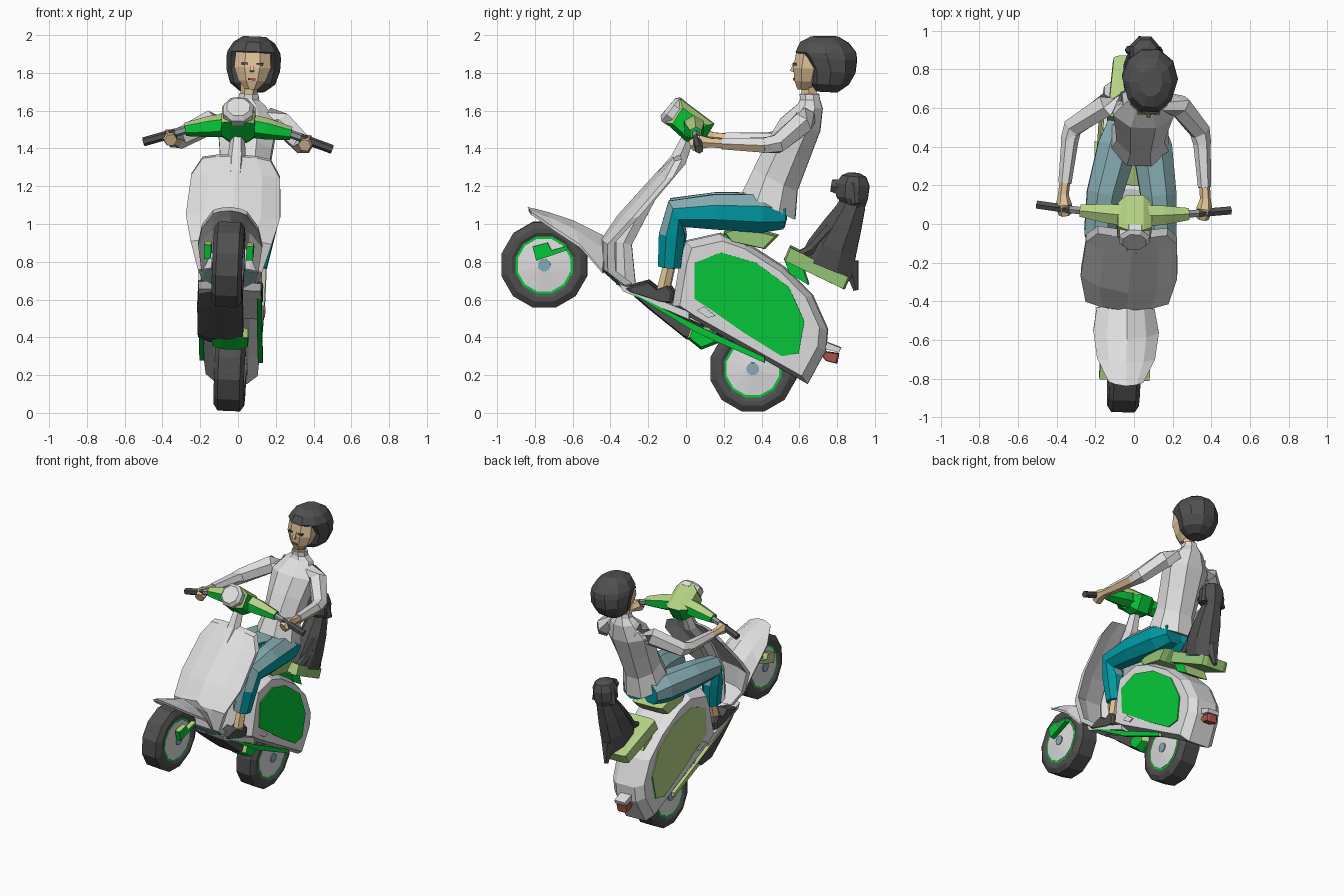
import bpy, bmesh, math
from mathutils import Vector, Matrix

cube = bpy.data.objects.get("Cube")
if cube:
    bpy.data.objects.remove(cube)

PALETTE = {
    "white": (.74, .74, .74), "charcoal": (.08, .08, .08), "steel": (.3, .32, .34),
    "green": (.002, .58, .04), "pale_green": (.46, .65, .23), "leaf_green": (.31, .58, .19),
    "teal": (0, .33, .38), "faded_teal": (.24, .42, .45), "skin": (.74, .54, .31), "red": (.42, .09, .07)}
MATS = {}
for label, rgb in PALETTE.items():
    mat = bpy.data.materials.new(label)
    mat.use_nodes = True
    mat.diffuse_color = (*rgb, 1)
    mat.node_tree.nodes["Principled BSDF"].inputs["Base Color"].default_value = (*rgb, 1)
    MATS[label] = mat

# Two-tone paints: first colour on faces turned up, second on faces turned down
GREENS = ("pale_green", "green")
SEAT = ("pale_green", "leaf_green")
TEALS = ("faded_teal", "teal")

# The whole model leans and turns a little
PIVOT = Vector((0, 0, 1.5))
LEAN = (Matrix.Translation(PIVOT) @ Matrix.Rotation(-.03, 4, "Z")
        @ Matrix.Rotation(.04, 4, "Y") @ Matrix.Translation(-PIVOT))


def finish(name, bm, paint):
    bm.transform(LEAN)
    bmesh.ops.recalc_face_normals(bm, faces=bm.faces)
    bm.normal_update()
    labels = (paint,) if isinstance(paint, str) else paint
    for f in bm.faces:
        f.material_index = int(len(labels) > 1 and f.normal.z < 0)
    mesh = bpy.data.meshes.new(name)
    bm.to_mesh(mesh)
    bm.free()
    for label in labels:
        mesh.materials.append(MATS[label])
    obj = bpy.data.objects.new(name, mesh)
    bpy.context.collection.objects.link(obj)


def loft(name, rings, paint):
    bm = bmesh.new()
    rows = [[bm.verts.new(p) for p in ring] for ring in rings]
    n = len(rows[0])
    for a, b in zip(rows, rows[1:]):
        for i in range(n):
            j = (i + 1) % n
            bm.faces.new((a[i], a[j], b[j], b[i]))
    bm.faces.new(rows[0])
    bm.faces.new(rows[-1])
    finish(name, bm, paint)


def circle(c, u, v, n):
    angles = [math.tau * (i + .5) / n for i in range(n)]
    return [Vector(c) + Vector(u) * math.cos(a) + Vector(v) * math.sin(a) for a in angles]


def tube(name, path, paint, n=6):
    """Path of (x, y, z, radius)."""
    pts = [Vector(p[:3]) for p in path]
    rings = []
    for i, p in enumerate(pts):
        t = (pts[min(i + 1, len(pts) - 1)] - pts[max(i - 1, 0)]).normalized()
        ref = Vector((1, 0, 0)) if abs(t.x) < .8 else Vector((0, 0, 1))
        u = t.cross(ref).normalized()
        rings.append(circle(p, u * path[i][3], t.cross(u) * path[i][3], n))
    loft(name, rings, paint)


def sections(name, rows, paint, x=0, n=8):
    """Rows of (front y, front z, back y, back z, half width)."""
    rings = []
    for fy, fz, by, bz, hw in rows:
        c = (x, (fy + by) / 2, (fz + bz) / 2)
        rings.append(circle(c, (0, (by - fy) / 2, (bz - fz) / 2), (hw, 0, 0), n))
    loft(name, rings, paint)


def prism(name, outline, hw, paint, x=0, shrink=1.0, taper=0.0, edge=.7):
    """Side outline of (y, z) widened along x, with bevelled ends."""
    cy = sum(p[0] for p in outline) / len(outline)
    cz = sum(p[1] for p in outline) / len(outline)
    ends = [(-1, shrink), (-edge, 1), (edge, 1), (1, shrink)]
    rings = [[((x + hw * t) * (1 - taper * y), cy + (y - cy) * k, cz + (z - cz) * k)
              for y, z in outline] for t, k in ends]
    loft(name, rings, paint)


def sheet(name, rows, dy, dz, paint):
    """Arched panel; rows of (half width, centre y, centre z, edge y, edge z)."""
    rings = []
    for hw, cy, cz, ey, ez in rows:
        arc = [Vector((hw * t, cy + (ey - cy) * t * t, cz + (ez - cz) * t * t))
               for t in (-1, -.6, 0, .6, 1)]
        rings.append(arc + [p + Vector((0, dy, dz)) for p in reversed(arc)])
    loft(name, rings, paint)


def wheel(side, y, z):
    parts = [("tyre", "charcoal", [(.066, .15), (.08, .175), (.08, .2), (.058, .234)]),
             ("rim", "green", [(.07, .158)]),
             ("wheel_disc", "white", [(.085, .03), (.073, .144)]),
             ("hub", "faded_teal", [(.09, .034)])]
    for part, paint, prof in parts:
        prof = [(-x, r) for x, r in prof] + [(x, r) for x, r in reversed(prof)]
        rings = [circle((x, y, z), (0, r, 0), (0, 0, r), 12) for x, r in prof]
        loft(f"{side}_{part}", rings, paint)


wheel("front", -.75, .785)
wheel("rear", .355, .235)

# Rear body with side panels
cowl = [(0, .91), (.18, .95), (.31, .905), (.52, .77), (.67, .62), (.75, .44),
        (.74, .33), (.645, .155), (.39, .3), (.02, .51), (-.07, .57), (-.03, .81)]
prism("rear_body", cowl, .175, "white", shrink=.9, taper=.33, edge=.6)
panel = [(.05, .8), (.19, .855), (.375, .8), (.55, .67), (.63, .49), (.6, .32),
         (.51, .305), (.31, .43), (.14, .55), (.05, .61)]
for s, side in ((1, "left"), (-1, "right")):
    prism(f"{side}_side_panel", panel, .006, GREENS, x=s * .177, taper=.33)
    prism(f"{side}_kick_plate", [(.06, .55), (.1, .57), (.16, .52), (.12, .51)], .004,
          "white", x=s * .182, taper=.33)
    prism(f"{side}_running_strip", [(-.31, .655), (.06, .47), (.42, .3), (.42, .27), (.05, .435)],
          .013, GREENS, x=s * .155)
    prism(f"{side}_fork_bracket", [(-.81, .885), (-.73, .905), (-.71, .865), (-.62, .89),
                                   (-.63, .865), (-.79, .81)], .018, GREENS, x=s * .112)

# Tail light
prism("tail_bracket", [(.73, .38), (.82, .345), (.81, .32), (.73, .34)], .045, "white")
prism("tail_light", [(.72, .3), (.74, .325), (.81, .315), (.8, .26), (.74, .275)], .04, "red", shrink=.85)

# Floor and underside
prism("floorboard", [(-.35, .69), (.02, .54), (.02, .5), (-.33, .65)], .165, "white")
prism("underside", [(-.32, .655), (-.2, .55), (0, .39), (.14, .37), (.2, .41), (-.1, .54)], .12,
      "charcoal", x=-.05, shrink=.8, edge=.5)
prism("stand_box", [(.0, .4), (.08, .335), (.17, .37), (.16, .45), (.02, .46)], .095, GREENS, shrink=.75, edge=.5)

# Leg shield, fender and steering column
sheet("leg_shield", [(.18, -.07, 1.36, -.055, 1.34), (.235, -.16, 1.27, -.1, 1.25),
                     (.25, -.36, 1.05, -.28, 1.04), (.215, -.45, .92, -.41, .9),
                     (.17, -.455, .77, -.41, .75), (.14, -.34, .665, -.32, .68)], .04, .01, "white")
sheet("shield_underplate", [(.155, -.449, .755, -.405, .745), (.13, -.345, .662, -.325, .672)],
      .004, .008, "faded_teal")
sheet("front_fender", [(.09, -.84, 1.09, -.82, 1.07), (.15, -.72, 1.06, -.7, .99),
                       (.17, -.6, 1.02, -.56, .9), (.15, -.42, .93, -.44, .76)], .005, -.02, "white")
tube("steering_column", [(0, .02, 1.48, .035), (0, -.04, 1.34, .05), (0, -.2, 1.15, .05),
                         (0, -.33, .9, .05), (0, -.32, .68, .06)], "white")

# Handlebar with headlight
prism("handlebar_head", [(-.03, 1.665), (.15, 1.53), (.09, 1.43), (0, 1.44), (-.11, 1.54)],
      .088, GREENS, shrink=.68, edge=.5)
tube("headlight", [(0, -.05, 1.585, .085), (0, -.08, 1.607, .085), (0, -.095, 1.62, .065)], "white", 8)
for s, side in ((1, "left"), (-1, "right")):
    tube(f"{side}_handlebar", [(0, .04, 1.53, .065), (s * .15, .05, 1.51, .057),
                               (s * .28, .06, 1.49, .036)], GREENS)
    tube(f"{side}_bar_collar", [(s * .27, .06, 1.49, .022), (s * .34, .066, 1.468, .022)], "steel")
    tube(f"{side}_grip", [(s * .33, .066, 1.47, .024), (s * .5, .085, 1.415, .024)], "charcoal")

# Seats
prism("front_seat", [(.2, .96), (.3, .99), (.49, .94), (.42, .87), (.24, .91)], .13, SEAT, shrink=.9)
prism("front_seat_base", [(.2, .95), (.33, .93), (.33, .85), (.2, .88)], .11, GREENS)
prism("rear_seat", [(.55, .885), (.87, .72), (.84, .655), (.52, .81)], .175, SEAT, shrink=.95, taper=.5)
prism("rear_seat_base", [(.52, .82), (.62, .77), (.65, .68), (.55, .74)], .09, GREENS)

# Dog
DOG = .04
sections("dog_body", [(.59, .83, .89, .71, .085), (.64, .92, .91, .83, .1), (.72, 1.02, .935, .96, .09),
                      (.79, 1.1, .955, 1.08, .07), (.83, 1.16, .955, 1.16, .055)], "charcoal", DOG)
tube("dog_tail", [(DOG, .87, .8, .05), (DOG, .9, .65, .015)], "charcoal")
sections("dog_head", [(.83, 1.1, .95, 1.08, .06), (.79, 1.15, .97, 1.13, .085), (.79, 1.22, .98, 1.2, .085),
                      (.82, 1.26, .96, 1.25, .065), (.86, 1.275, .92, 1.27, .03)], "charcoal", DOG)
tube("dog_muzzle", [(DOG, .86, 1.19, .06), (DOG, .77, 1.205, .035)], "charcoal")
for s, side in ((1, "left"), (-1, "right")):
    tube(f"dog_{side}_foreleg", [(DOG + s * .05, .77, .98, .035), (DOG + s * .05, .67, .87, .03),
                                 (DOG + s * .05, .59, .83, .025)], "charcoal")
    tube(f"dog_{side}_ear", [(DOG + s * .06, .89, 1.22, .02), (DOG + s * .075, .9, 1.11, .025)], "charcoal")

# Rider torso and head
MID = .03
sections("shirt", [(.29, 1.18, .59, 1.02, .165), (.35, 1.3, .6, 1.17, .135), (.42, 1.44, .66, 1.33, .15),
                   (.49, 1.56, .72, 1.49, .17), (.59, 1.64, .73, 1.61, .1), (.6, 1.66, .715, 1.66, .06),
                   (.6, 1.69, .71, 1.69, .055)], "white", MID)
tube("neck", [(MID, .655, 1.64, .045), (MID, .65, 1.78, .045)], "skin")
HEAD = MID + .015
sections("face", [(.59, 1.715, .66, 1.715, .035), (.572, 1.76, .71, 1.76, .078), (.565, 1.83, .735, 1.83, .105),
                  (.58, 1.91, .74, 1.91, .1)], "skin", HEAD)
tube("nose", [(HEAD, .58, 1.855, .01), (HEAD, .562, 1.81, .015)], "skin", 4)
prism("lips", [(.568, 1.763), (.568, 1.774), (.59, 1.774), (.59, 1.763)], .02, "red", x=HEAD)
sections("hair", [(.69, 1.705, .81, 1.7, .065), (.655, 1.75, .87, 1.74, .12), (.645, 1.83, .905, 1.8, .142),
                  (.6, 1.895, .915, 1.87, .145), (.575, 1.915, .91, 1.91, .14), (.6, 1.965, .87, 1.96, .11),
                  (.66, 1.995, .81, 1.995, .06)], "charcoal", HEAD, 10)

# Rider limbs
for s, side in ((1, "left"), (-1, "right")):
    prism(f"{side}_eye", [(.568, 1.844), (.568, 1.856), (.59, 1.856), (.59, 1.844)], .017,
          "charcoal", x=HEAD + s * .04)
    tube(f"{side}_upper_sleeve", [(MID + s * .1, .64, 1.57, .055), (MID + s * .19, .615, 1.535, .065),
                                  (s * .33, .49, 1.435, .055), (s * .345, .42, 1.43, .046)], "white")
    tube(f"{side}_lower_sleeve", [(s * .34, .45, 1.43, .046), (s * .362, .2, 1.44, .034)], ("white", "skin"))
    tube(f"{side}_hand", [(s * .362, .21, 1.44, .028), (s * .368, .14, 1.445, .028),
                          (s * .365, .09, 1.45, .042), (s * .355, .04, 1.43, .035)], "skin")
    tube(f"{side}_trouser_leg", [(.01 + s * .07, .52, 1.05, .08), (.01 + s * .09, .4, 1.06, .11),
                                 (s * .14, .15, 1.07, .1), (s * .16, -.05, 1.06, .085),
                                 (s * .15, -.07, .95, .075), (s * .125, -.085, .78, .065)], TEALS, 8)
    tube(f"{side}_ankle", [(s * .125, -.085, .8, .035), (s * .125, -.12, .65, .038)], "skin")
    prism(f"{side}_shoe", [(-.33, .665), (-.2, .7), (-.15, .66), (-.09, .68), (-.06, .64), (-.07, .585),
                           (-.13, .59), (-.3, .645)], .045, "charcoal", x=s * .125, shrink=.85)
